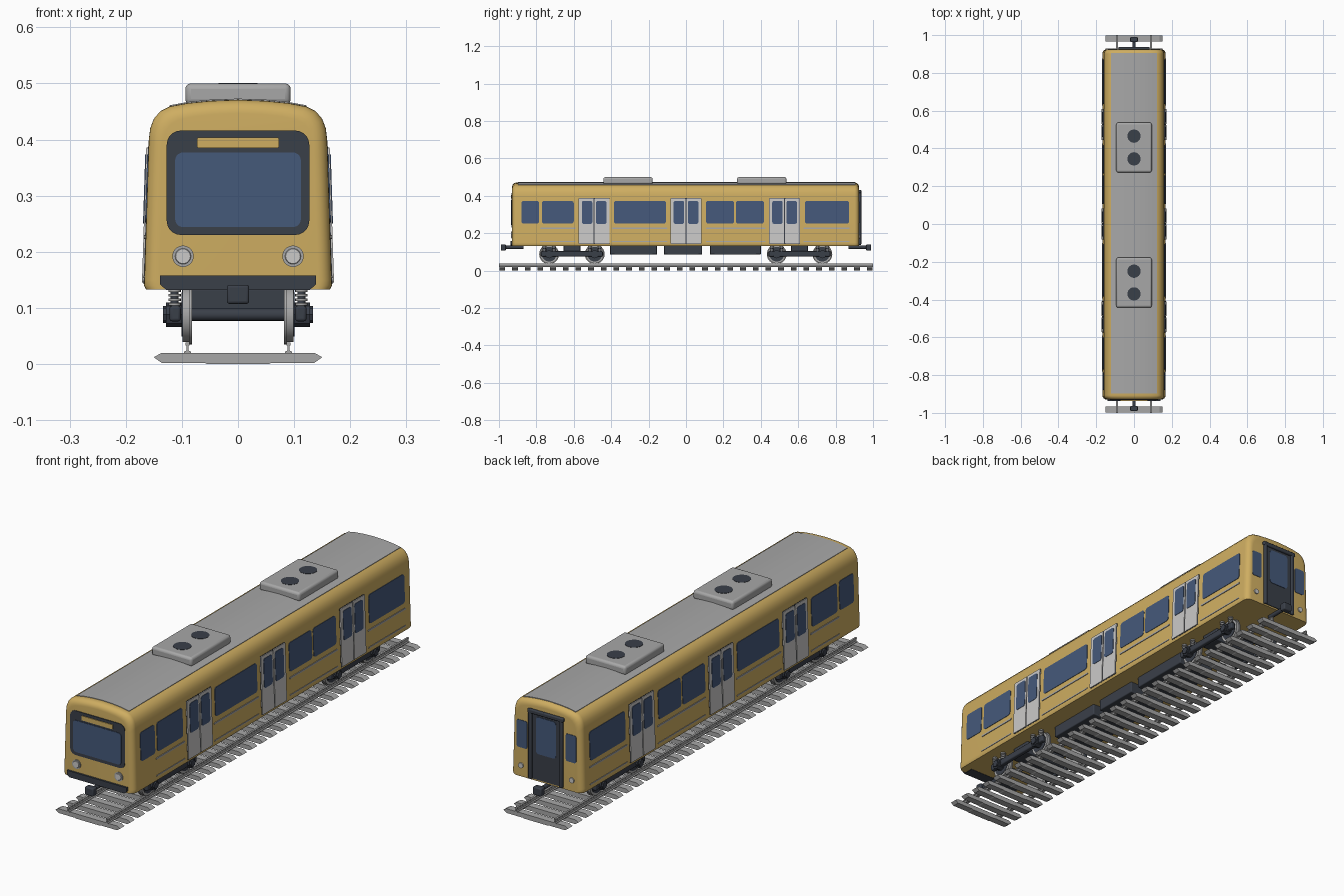
import bpy, bmesh, math
from mathutils import Matrix, Vector

if "Cube" in bpy.data.objects:
    bpy.data.objects.remove(bpy.data.objects["Cube"])


def material(name, rgb):
    m = bpy.data.materials.new(name)
    m.diffuse_color = (*rgb, 1)
    m.use_nodes = True
    m.node_tree.nodes["Principled BSDF"].inputs["Base Color"].default_value = m.diffuse_color
    return m


GOLD = material("gold paint", (0.62, 0.42, 0.12))
GREY = material("mid grey", (0.39, 0.39, 0.39))
LIGHT = material("light grey", (0.60, 0.59, 0.58))
DARK = material("dark slate", (0.042, 0.050, 0.066))
BLUE = material("blue glass", (0.060, 0.100, 0.195))


def finish(bm, name, mat, bevel=0, angle=35):
    bmesh.ops.recalc_face_normals(bm, faces=bm.faces)
    me = bpy.data.meshes.new(name)
    bm.to_mesh(me)
    bm.free()
    me.materials.append(mat)
    me.shade_smooth()
    me.set_sharp_from_angle(angle=math.radians(angle))
    ob = bpy.data.objects.new(name, me)
    bpy.context.collection.objects.link(ob)
    if bevel:
        b = ob.modifiers.new("bevel", 'BEVEL')
        b.width, b.segments, b.limit_method = bevel, 3, 'ANGLE'
    return ob


def box(name, x, y, z, mat, bevel=0):
    bm = bmesh.new()
    bmesh.ops.create_cube(bm, size=1)
    for v in bm.verts:
        v.co = Vector([(a + b) / 2 + c * (b - a) for (a, b), c in zip((x, y, z), v.co)])
    return finish(bm, name, mat, bevel)


def cyl(name, a, b, r, mat, sides=32, r2=None):
    a, b = Vector(a), Vector(b)
    bm = bmesh.new()
    rot = (b - a).to_track_quat('Z', 'Y').to_matrix().to_4x4()
    bmesh.ops.create_cone(bm, cap_ends=True, segments=sides, radius1=r,
                          radius2=r if r2 is None else r2, depth=(b - a).length,
                          matrix=Matrix.Translation((a + b) / 2) @ rot)
    return finish(bm, name, mat)


def loft(name, rings, mat, closed=True, angle=35):
    bm = bmesh.new()
    vs = [[bm.verts.new(p) for p in ring] for ring in rings]
    n = len(vs[0])
    for r0, r1 in zip(vs, vs[1:]):
        for i in range(n):
            j = (i + 1) % n
            bm.faces.new((r0[i], r0[j], r1[j], r1[i]))
    if closed:
        bm.faces.new(vs[0])
        bm.faces.new(vs[-1])
    return finish(bm, name, mat, 0, angle)


def rrect(u0, u1, v0, v1, r, n=5):
    pts = []
    for k, (u, v) in enumerate(((u1 - r, v1 - r), (u0 + r, v1 - r), (u0 + r, v0 + r), (u1 - r, v0 + r))):
        for i in range(n + 1):
            a = math.pi / 2 * (k + i / n)
            pts.append((u + r * math.cos(a), v + r * math.sin(a)))
    return pts


def plate(name, pts, place, h0, h1, mat):
    return loft(name, [[place(u, v, h) for u, v in pts] for h in (h0, h1)], mat)


FRONT, BACK = -0.93, 0.925


def on_front(u, v, h): return (u, FRONT - h, v)
def on_back(u, v, h): return (u, BACK + h, v)


def on_side(s):
    return lambda u, v, h: (s * (0.167 - 0.008 * (v - 0.15) / 0.25 + h), u, v)


# Body shell: rounded carriage section with softened ends
ROOF = [(0.159, 0.40), (0.1565, 0.42), (0.150, 0.437), (0.138, 0.451), (0.122, 0.459),
        (0.09, 0.465), (0.05, 0.469), (0, 0.471)]
half = [(0.164, 0.133), (0.1675, 0.140), (0.167, 0.15)] + ROOF
section = half + [(-x, z) for x, z in half[-2::-1]]
R = 0.024
ends = [(R * (1 - math.sin(a)), R * (1 - math.cos(a))) for a in [math.pi / 2 * i / 6 for i in range(7)]]
stations = [(FRONT + dy, d) for d, dy in ends] + [(BACK - dy, d) for d, dy in reversed(ends)]
loft("body_shell", [[(x * (1 - d / 0.165), y, z - d * (z - 0.133) / 0.338) for x, z in section]
                    for y, d in stations], GOLD)

# Grey roof panel
top = [p for p in ROOF if p[0] <= 0.122]
arc = top + [(-x, z) for x, z in top[-2::-1]]
under = [(x, z - 0.006) for x, z in reversed(arc)]
loft("roof_panel", [[(x, y, z + 0.002) for x, z in arc + under] for y in (-0.897, 0.905)], GREY)

# Roof cooling units with fans
for c in (-0.31, 0.405):
    box("roof_unit", (-0.094, 0.094), (c - 0.132, c + 0.132), (0.462, 0.5), GREY, 0.01)
    for dy in (-0.06, 0.06):
        cyl("roof_fan", (0, c + dy, 0.498), (0, c + dy, 0.501), 0.035, DARK)

# Sides: windows, trim and double doors
WINDOWS = [(-0.88, -0.785), (-0.77, -0.60), (-0.385, -0.107), (0.107, 0.257), (0.267, 0.417), (0.636, 0.872)]
TRIMS = [(-0.78, -0.59), (-0.395, -0.10), (0.107, 0.425), (0.628, 0.875)]
for s in (-1, 1):
    side = on_side(s)
    for a, b in WINDOWS:
        plate("side_window", rrect(a, b, 0.252, 0.373, 0.012), side, -0.003, 0.002, BLUE)
    for a, b in TRIMS:
        plate("side_trim", rrect(a, b, 0.223, 0.230, 0.003, 2), side, -0.002, 0.003, GREY)
        plate("sill_trim", rrect(a, b, 0.153, 0.158, 0.002, 2), side, -0.002, 0.002, GREY)
    for c in (-0.491, 0, 0.527):
        plate("door_seal", rrect(c - 0.083, c + 0.083, 0.143, 0.388, 0.004, 2), side, -0.003, 0.001, DARK)
        for k in (-1, 1):
            a, b = sorted((c + k * 0.003, c + k * 0.081))
            plate("door_leaf", rrect(a, b, 0.145, 0.386, 0.004, 2), side, -0.002, 0.004, LIGHT)
            a, b = sorted((c + k * 0.010, c + k * 0.066))
            plate("door_window", rrect(a, b, 0.25, 0.373, 0.01), side, 0, 0.0055, BLUE)

# Front: windscreen, destination bar, lamps, bumper
plate("windscreen_frame", rrect(-0.127, 0.127, 0.23, 0.416, 0.025), on_front, -0.003, 0.003, DARK)
plate("windscreen", rrect(-0.112, 0.112, 0.244, 0.377, 0.014), on_front, 0, 0.005, BLUE)
plate("destination_bar", rrect(-0.073, 0.073, 0.385, 0.404, 0.003, 2), on_front, 0, 0.006, GOLD)
for s in (-1, 1):
    x = s * 0.098
    cyl("headlight_rim", (x, FRONT + 0.003, 0.192), (x, FRONT - 0.004, 0.192), 0.019, GREY)
    cyl("headlight_lens", (x, FRONT, 0.192), (x, FRONT - 0.006, 0.192), 0.016, LIGHT, 32, 0.013)
plate("front_bumper", [(-0.128, 0.132), (0.128, 0.132), (0.139, 0.142), (0.139, 0.158), (-0.139, 0.158), (-0.139, 0.142)],
      on_front, -0.04, 0.008, DARK)

# Back: gangway door with raised frame, windows, lamps
plate("back_door", rrect(-0.07, 0.07, 0.14, 0.425, 0.008), on_back, -0.003, 0.003, DARK)
plate("back_door_window", rrect(-0.046, 0.046, 0.25, 0.405, 0.012), on_back, 0, 0.005, BLUE)
box("gangway_header", (-0.083, 0.083), (BACK - 0.002, BACK + 0.012), (0.415, 0.432), DARK, 0.004)
for s in (-1, 1):
    a, b = sorted((s * 0.064, s * 0.079))
    box("gangway_post", (a, b), (BACK - 0.002, BACK + 0.012), (0.138, 0.43), DARK, 0.004)
    a, b = sorted((s * 0.09, s * 0.138))
    plate("back_window", rrect(a, b, 0.255, 0.37, 0.008), on_back, -0.003, 0.002, BLUE)
    cyl("tail_lamp", (s * 0.118, BACK - 0.002, 0.18), (s * 0.118, BACK + 0.005, 0.18), 0.011, LIGHT, 24)

# Couplers at both ends
for s in (-1, 1):
    cyl("coupler_bar", (0, s * 0.87, 0.125), (0, s * 0.975, 0.125), 0.009, DARK, 16)
    y0, y1 = sorted((s * 0.963, s * 0.99))
    box("coupler_head", (-0.02, 0.02), (y0, y1), (0.107, 0.141), DARK, 0.005)

# Underfloor equipment boxes
for a, b in ((-0.406, -0.155), (-0.118, 0.086), (0.128, 0.40)):
    box("underfloor_box", (-0.087, 0.087), (a, b), (0.086, 0.135), DARK, 0.004)

# Bogies: frame, wheels, axles, axle boxes, springs
AXLE = 0.088
for c in (-0.61, 0.607):
    box("bogie_bolster", (-0.1, 0.1), (c - 0.045, c + 0.045), (0.08, 0.135), DARK, 0.004)
    for s in (-1, 1):
        a, b = sorted((s * 0.102, s * 0.122))
        box("bogie_side_frame", (a, b), (c - 0.165, c + 0.165), (0.076, 0.104), DARK, 0.005)
    for dy in (-0.122, 0.122):
        y = c + dy
        cyl("axle", (-0.1, y, AXLE), (0.1, y, AXLE), 0.011, DARK, 16)
        for s in (-1, 1):
            cyl("wheel_tread", (s * 0.086, y, AXLE), (s * 0.099, y, AXLE), 0.049, GREY, 40)
            cyl("wheel_flange", (s * 0.082, y, AXLE), (s * 0.087, y, AXLE), 0.053, GREY, 40)
            cyl("wheel_disc", (s * 0.098, y, AXLE), (s * 0.101, y, AXLE), 0.039, DARK, 40)
            cyl("axle_box", (s * 0.1, y, AXLE), (s * 0.128, y, AXLE), 0.022, DARK, 8)
            cyl("axle_cap", (s * 0.127, y, AXLE), (s * 0.134, y, AXLE), 0.015, DARK, 8)
            for k in (-1, 1):
                ys = y + k * 0.026
                for i in range(4):
                    z = 0.104 + i * 0.008
                    cyl("spring_coil", (s * 0.113, ys, z), (s * 0.113, ys, z + 0.005), 0.011, GREY, 16)
                cyl("spring_core", (s * 0.113, ys, 0.1), (s * 0.113, ys, 0.136), 0.007, DARK, 12)

# Track: rails and pointed sleepers
rail = [(0.0065, 0.019), (0.0065, 0.022), (0.002, 0.024), (0.002, 0.032), (0.004, 0.034), (0.004, 0.038)]
rail += [(-x, z) for x, z in reversed(rail)]
for s in (-1, 1):
    loft("rail", [[(s * 0.09 + x, y, z) for x, z in rail] for y in (-1, 1)], GREY)
sleeper = [(-0.136, 0.002), (-0.06, 0.002), (-0.055, 0), (0.055, 0), (0.06, 0.002), (0.136, 0.002),
           (0.15, 0.012), (0.136, 0.02), (-0.136, 0.02), (-0.15, 0.012)]
for i in range(30):
    y = -0.982 + i * 1.964 / 29
    loft("sleeper", [[(x, y + d, z) for x, z in sleeper] for d in (-0.015, 0.015)], GREY, True, 20)
